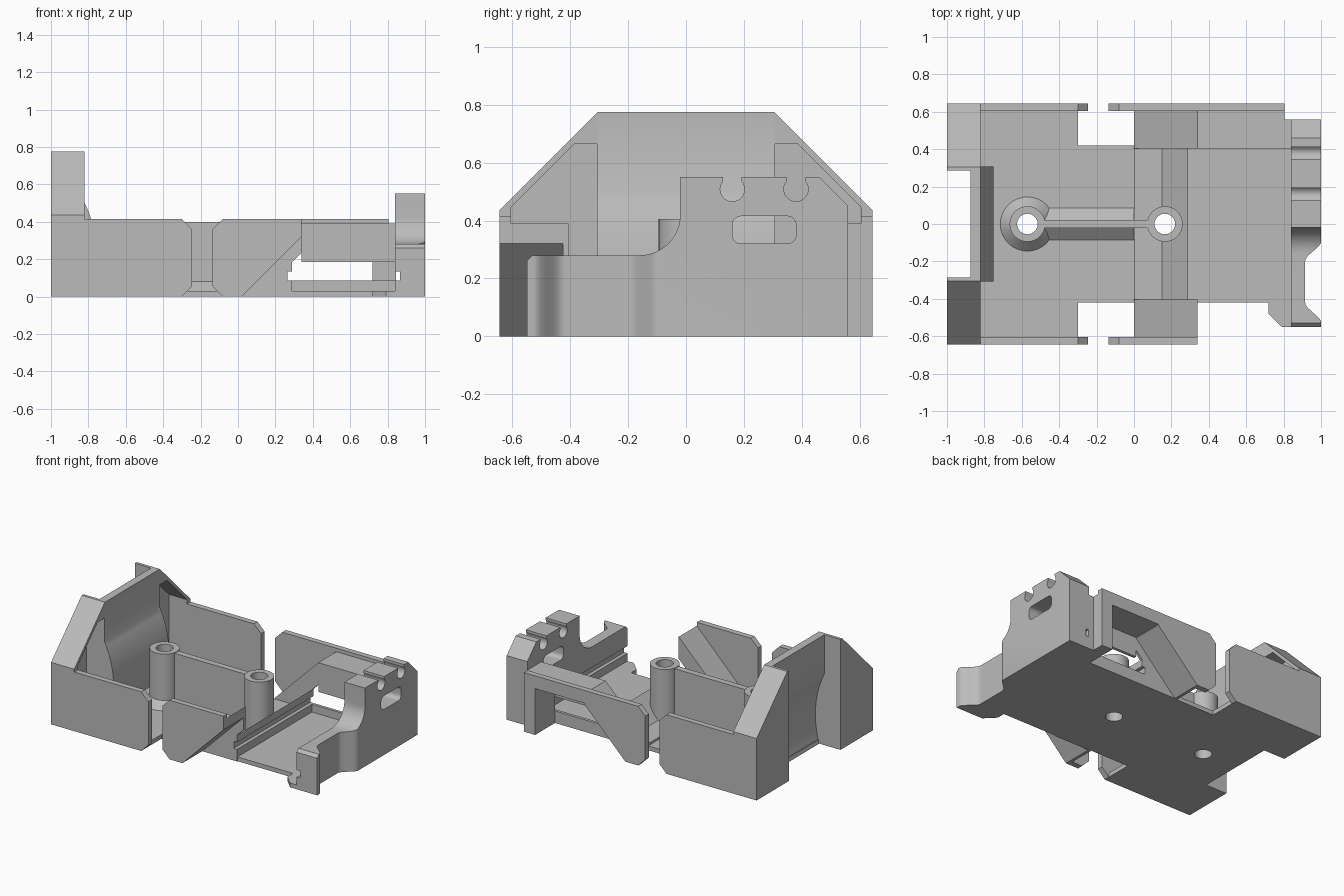
import bpy, bmesh, math

if "Cube" in bpy.data.objects:
    bpy.data.objects.remove(bpy.data.objects["Cube"])

grey = bpy.data.materials.new("plain_grey")
grey.diffuse_color = (0.5, 0.5, 0.5, 1)
grey.use_nodes = True
grey.node_tree.nodes["Principled BSDF"].inputs["Base Color"].default_value = grey.diffuse_color


def prism(name, axis, pts, a, b):
    """Extrude a 2D outline along an axis: x uses (y,z), y uses (x,z), z uses (x,y)."""
    place = {'x': lambda u, v, w: (w, u, v), 'y': lambda u, v, w: (u, w, v),
             'z': lambda u, v, w: (u, v, w)}[axis]
    bm = bmesh.new()
    lo = [bm.verts.new(place(u, v, a)) for u, v in pts]
    hi = [bm.verts.new(place(u, v, b)) for u, v in pts]
    bm.faces.new(lo)
    bm.faces.new(hi[::-1])
    for i in range(len(pts)):
        j = (i + 1) % len(pts)
        bm.faces.new((lo[i], hi[i], hi[j], lo[j]))
    bmesh.ops.recalc_face_normals(bm, faces=bm.faces)
    me = bpy.data.meshes.new(name)
    bm.to_mesh(me)
    bm.free()
    me.materials.append(grey)
    ob = bpy.data.objects.new(name, me)
    bpy.context.collection.objects.link(ob)
    return ob


def rect(u0, u1, v0, v1):
    return [(u0, v0), (u1, v0), (u1, v1), (u0, v1)]


def arc(cu, cv, r, a0, a1, n):
    return [(cu + r * math.cos(math.radians(a0 + (a1 - a0) * i / n)),
             cv + r * math.sin(math.radians(a0 + (a1 - a0) * i / n))) for i in range(n + 1)]


def circle(cu, cv, r, n=32):
    return arc(cu, cv, r, 0, 360, n)[:-1]


def activate(ob):
    bpy.ops.object.select_all(action='DESELECT')
    ob.select_set(True)
    bpy.context.view_layer.objects.active = ob


def cut(ob, *cutters):
    activate(ob)
    for c in cutters:
        m = ob.modifiers.new("cut", 'BOOLEAN')
        m.operation, m.solver, m.object = 'DIFFERENCE', 'EXACT', c
        bpy.ops.object.modifier_apply(modifier=m.name)


def smooth(ob):
    activate(ob)
    bpy.ops.object.shade_smooth_by_angle(angle=math.radians(30))


POSTS = (-0.57, 0.165)

# cutters shared by several parts
slot = prism("slot_cutter", 'y', [(.29, .03), (.84, .03), (.84, .085), (.865, .085), (.865, .135),
             (.84, .135), (.84, .185), (.29, .185), (.29, .135), (.265, .135), (.265, .085),
             (.29, .085)], -.7, .7)
bores = [prism("bore_cutter", 'z', circle(x, 0, .055), -.1, .6) for x in POSTS]
helpers = [slot] + bores

# floor plate with side and end notches
floor = prism("floor", 'z', [(-1, -.645), (-.3, -.645), (-.3, -.42), (.72, -.42), (.72, -.48), (.79, -.55),
              (.85, -.55), (.85, .42), (-.3, .42), (-.3, .645), (-1, .645), (-1, .29), (-.83, .29),
              (-.83, -.29), (-1, -.29)], 0, .03)
middle = prism("raised_floor", 'z', rect(0, .15, -.42, .42), 0, .045)
cut(floor, *bores)
cut(middle, *bores)

# posts, joining rib and their flared feet
for x, bore in zip(POSTS, bores):
    post = prism("post", 'z', circle(x, 0, .095), .01, .405)
    cut(post, bore)
    smooth(post)
rib = prism("rib", 'y', rect(-.57, .165, .01, .4), -.022, .022)
foot = prism("rib_foot", 'x', [(-.085, .02), (.085, .02), (.085, .03), (.022, .08), (-.022, .08), (-.085, .03)],
             -.57, .0)
bpy.ops.mesh.primitive_cone_add(vertices=32, radius1=.15, radius2=.09, depth=.06, location=(-.57, 0, .055))
cone = bpy.context.object
cone.name = "post_foot"
cone.data.materials.append(grey)
for ob in (rib, foot, cone):
    cut(ob, *bores)
smooth(cone)

# sloped ledge beside the slot
wedge = prism("slot_ledge", 'y', [(.14, 0), (.29, 0), (.29, .185), (.14, .035)], -.42, .42)
cut(wedge, slot, bores[1])

# curved end panel: upright above, bulging inward below
def bulge(x, n=16):
    r = (.3 ** 2 + .07 ** 2) / .14
    return [(x, .775)] + [(x + .07 - r + math.sqrt(r * r - (.3 - .5 * i / n) ** 2), .5 - .5 * i / n)
                          for i in range(n + 1)]

inner, outer = bulge(-.82), bulge(-.875)
panel = prism("end_panel", 'y', inner + outer[::-1], -.305, .305)
smooth(panel)

# parts found on both sides
for s, side in ((-1, "front"), (1, "back")):
    def flip(pts):
        return [(s * u, v) for u, v in pts]
    lo, hi = .605 * s, .645 * s
    # hollow corner housing with a chamfered roof
    house = prism(side + "_corner_housing", 'x', flip([(.285, 0), (.645, 0), (.645, .435), (.305, .775),
                  (.285, .775)]), -1, -.82)
    pocket = prism("pocket_cutter", 'x', flip([(.308, .03), (.605, .03), (.605, .445), (.385, .665),
                   (.308, .665)]), -.96, -.7)
    helpers.append(pocket)
    cut(house, pocket)
    # cheek closing the end of the bulge
    prism(side + "_bulge_cheek", 'y', inner[1:] + [(-.85, 0), (-.85, .5)], .285 * s, .308 * s)
    # long wall and short wall either side of the clip gap
    prism(side + "_long_wall", 'y', [(-.83, 0), (-.3, 0), (-.245, .055), (-.245, .36), (-.3, .415),
          (-.83, .415)], lo, hi)
    prism(side + "_short_wall", 'y', [(-.08, 0), (.02, 0), (.34, .32), (.34, .415), (-.08, .415),
          (-.135, .36), (-.135, .055)], lo, hi)
    # diagonal ramp and the web that carries it
    prism(side + "_ramp", 'y', [(0, 0), (.02, 0), (.34, .32), (.34, .39), (0, .05)], .405 * s, .61 * s)
    web = prism(side + "_ramp_web", 'y', [(0, 0), (.29, 0), (.29, .185), (.34, .235), (.34, .39),
                (0, .05)], .405 * s, .425 * s)
    cut(web, slot)

# back bridge: deck, rim, inner wall, post and card stop
prism("bridge_deck", 'z', rect(.34, .805, .405, .61), .325, .39)
prism("bridge_deck_end", 'z', rect(.8, .845, .405, .56), .185, .39)
prism("bridge_rim", 'y', rect(.34, .805, .325, .415), .605, .645)
prism("bridge_inner_wall", 'y', rect(.34, .84, .185, .39), .405, .425)
prism("bridge_post", 'z', rect(.72, .805, .425, .645), 0, .33)
prism("bridge_post_link", 'z', rect(.72, .845, .425, .56), 0, .33)
prism("card_stop", 'y', rect(.28, .84, 0, .085), .405, .425)

# end bracket with swept shoulder, cable notches, window and thumb scoop
bracket = prism("end_bracket", 'x', [(-.55, 0), (.56, 0), (.56, .45), (.46, .55), (-.02, .55)]
                + arc(-.16, .42, .14, 0, -90, 14) + [(-.53, .28), (-.55, .26)], .84, 1)
scoop_pts = []
for i in range(33):
    y = -.53 + .44 * i / 32
    t = min(1, (y + .53) / .11, (-.09 - y) / .11)
    t = max(0, t)
    scoop_pts.append((1.002 - .087 * t * t * (3 - 2 * t), y))
scoop = prism("scoop_cutter", 'z', scoop_pts + [(1.1, -.09), (1.1, -.53)], -.1, .7)
win = (arc(.35, .385, .03, 0, 90, 6) + arc(.19, .385, .03, 90, 180, 6)
       + arc(.19, .35, .03, 180, 270, 6) + arc(.35, .35, .03, 270, 360, 6))
tools = [slot, scoop, prism("window_cutter", 'x', win, .7, 1.1)]
for y in (.16, .38):
    tools.append(prism("notch_cutter", 'x', arc(y, .508, .042, 140, 400, 20)
                 + [(y + .032, .6), (y - .032, .6)], .7, 1.1))
cut(bracket, *tools)
smooth(bracket)
helpers += tools[1:]

# remove the helper shapes
for h in helpers:
    bpy.data.objects.remove(h)
